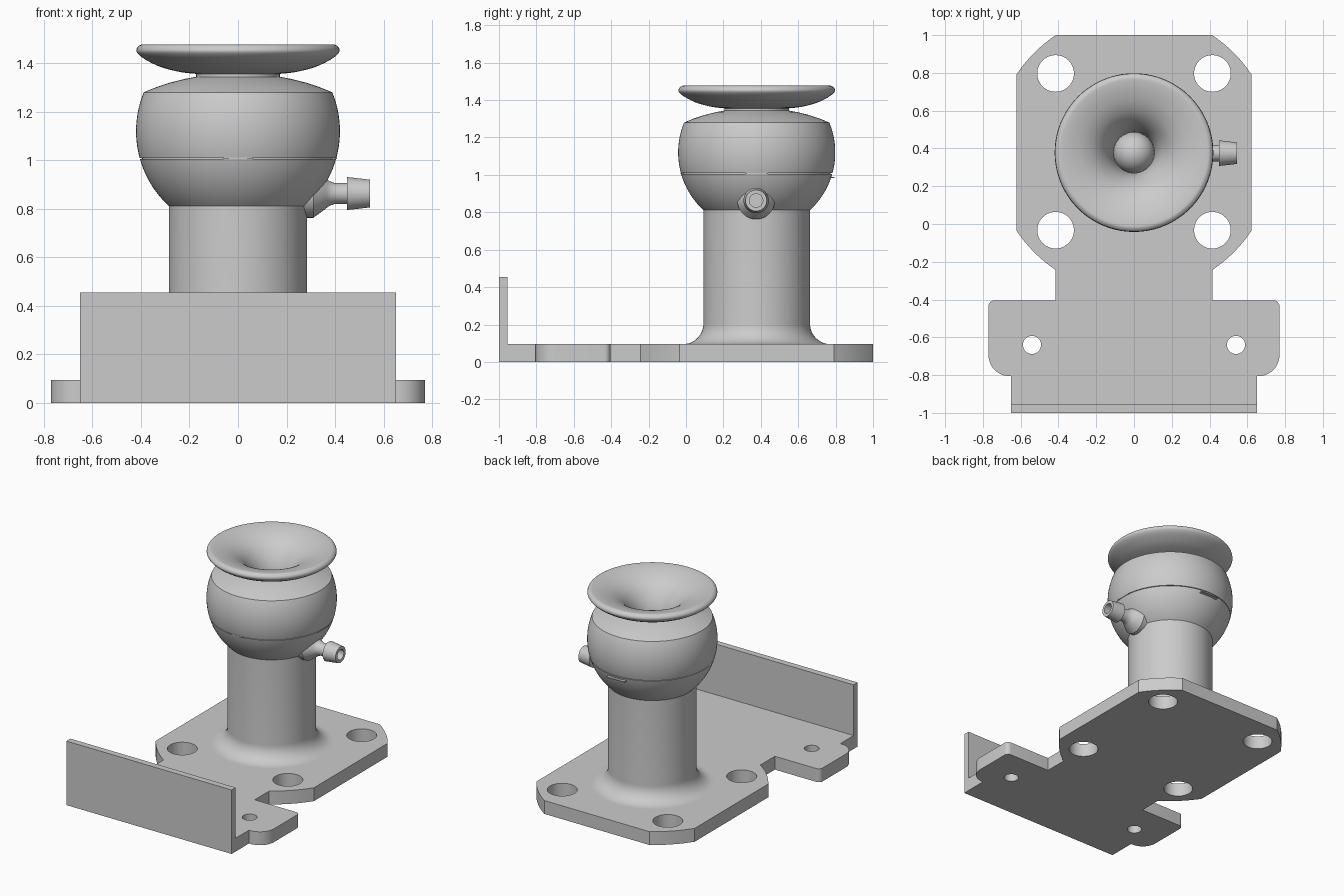
import bpy, bmesh
from math import sin, cos, pi, sqrt, atan2, radians
from mathutils import Vector, Matrix

if "Cube" in bpy.data.objects:
    bpy.data.objects.remove(bpy.data.objects["Cube"])

CY = 0.378   # y of the column axis


def finish(ob, angle=30):
    bpy.ops.object.select_all(action='DESELECT')
    bpy.context.view_layer.objects.active = ob
    ob.select_set(True)
    bpy.ops.object.shade_smooth_by_angle(angle=radians(angle))


def mesh_object(name, bm):
    bmesh.ops.remove_doubles(bm, verts=bm.verts, dist=1e-5)
    bmesh.ops.recalc_face_normals(bm, faces=bm.faces)
    me = bpy.data.meshes.new(name)
    bm.to_mesh(me)
    bm.free()
    ob = bpy.data.objects.new(name, me)
    bpy.context.collection.objects.link(ob)
    return ob


def lathe(name, profile, loc, steps=96, along_x=False):
    """Spin an (r, z) profile round its axis."""
    bm = bmesh.new()
    vs = [bm.verts.new((r, 0, z)) for r, z in profile]
    es = [bm.edges.new(p) for p in zip(vs, vs[1:])]
    bmesh.ops.spin(bm, geom=vs + es, cent=(0, 0, 0), axis=(0, 0, 1),
                   angle=2 * pi, steps=steps, use_duplicate=False)
    m = Matrix.Rotation(pi / 2, 4, 'Y') if along_x else Matrix()
    bm.transform(Matrix.Translation(loc) @ m)
    ob = mesh_object(name, bm)
    finish(ob)
    return ob


def arc(cx, cy, r, a0, a1, n=16):
    return [(cx + r * cos(a0 + (a1 - a0) * i / n),
             cy + r * sin(a0 + (a1 - a0) * i / n)) for i in range(n + 1)]


def smooth(pts, n=5):
    """Catmull-Rom curve through the points."""
    p = [Vector(q) for q in [pts[0]] + pts + [pts[-1]]]
    out = []
    for a, b, c, d in zip(p, p[1:], p[2:], p[3:]):
        for i in range(n):
            t = i / n
            out.append(tuple(0.5 * (2 * b + (c - a) * t + (2 * a - 5 * b + 4 * c - d) * t * t
                                    + (3 * b - a - 3 * c + d) * t ** 3)))
    return out + [pts[-1]]


def box(name, x0, x1, y0, y1, z0, z1):
    bm = bmesh.new()
    bmesh.ops.create_cube(bm, size=1)
    bm.transform(Matrix.Translation(((x0 + x1) / 2, (y0 + y1) / 2, (z0 + z1) / 2))
                 @ Matrix.Diagonal((x1 - x0, y1 - y0, z1 - z0, 1)))
    return mesh_object(name, bm)


# Base plate: half outline mirrored, with bolt holes, as a filled extruded curve
T = 0.095
R = 0.747
a = atan2(0.622, 0.415)
b = atan2(0.413, 0.622)
half = [(0.65, -1.0), (0.65, -0.805)]
half += arc(0.66, -0.695, 0.11, -pi / 2, 0)
half += arc(0.74, -0.435, 0.03, 0, pi / 2, 6)
half += [(0.415, -0.405)]
half += arc(0, CY, R, -a, -b, 8) + arc(0, CY, R, b, a, 8)
outline = half + [(-x, y) for x, y in reversed(half)]
holes = [arc(s * 0.415, y, 0.097, 0, 2 * pi, 40)[:-1] for s in (-1, 1) for y in (0.797, -0.033)]
holes += [arc(s * 0.54, -0.64, 0.048, 0, 2 * pi, 32)[:-1] for s in (-1, 1)]
cu = bpy.data.curves.new("plate_curve", 'CURVE')
cu.dimensions = '2D'
cu.fill_mode = 'BOTH'
cu.extrude = T / 2
for loop in [outline] + holes:
    sp = cu.splines.new('POLY')
    sp.points.add(len(loop) - 1)
    for p, (x, y) in zip(sp.points, loop):
        p.co = (x, y, T / 2, 1)
    sp.use_cyclic_u = True
tmp = bpy.data.objects.new("plate_curve", cu)
bpy.context.collection.objects.link(tmp)
bm = bmesh.new()
bm.from_mesh(tmp.to_mesh())
tmp.to_mesh_clear()
bpy.data.objects.remove(tmp)
finish(mesh_object("base_plate", bm), 20)

# Upright wall at the front
box("front_wall", -0.65, 0.65, -1.0, -0.955, 0, 0.455)

# Column with filleted foot
foot = [(x, z) for x, z in arc(0.285 + 0.11, T + 0.11, 0.11, -pi / 2, -pi, 12)]
lathe("column", [(0, T - 0.01), (0.395, T - 0.01)] + foot + [(0.285, 0.815), (0, 0.815)], (0, CY, 0))

# Round body with a hairline seam, sloping shoulder, neck and central socket
def ball_r(z):
    return sqrt(0.42 ** 2 - (z - 1.12) ** 2)

low = [0.81 + 0.196 * i / 14 for i in range(15)]
high = [1.01 + 0.27 * i / 18 for i in range(19)]
body = [(0, 0.81)] + [(ball_r(z), z) for z in low]
body += [(0.395, 1.006), (0.395, 1.01)]
body += [(ball_r(z), z) for z in high]
body += [(0.34, 1.30), (0.28, 1.32), (0.22, 1.335), (0.172, 1.344), (0.172, 1.356)]
# flared dish on top
body += smooth([(0.172, 1.356), (0.24, 1.364), (0.32, 1.385), (0.385, 1.417), (0.415, 1.442),
                (0.417, 1.46), (0.405, 1.473), (0.385, 1.477), (0.33, 1.467), (0.26, 1.442),
                (0.20, 1.403), (0.155, 1.35), (0.125, 1.29), (0.108, 1.22)])
# domed floor of the funnel
body += [(r, 1.13 + z) for r, z in arc(0, 0, 0.108, 0, pi / 2, 10)[:-1]] + [(0, 1.238)]
lathe("round_body", body, (0, CY, 0), 112)

# Small tabs in the seam
box("front_tab", -0.06, 0.06, CY - 0.408, CY - 0.37, 1.005, 1.011)
box("side_tab", 0.37, 0.408, CY - 0.06, CY + 0.06, 1.005, 1.011)
box("back_tab", -0.07, 0.07, CY + 0.34, CY + 0.417, 0.984, 0.990)

# Hose barb on the right, hollow at its end
barb = smooth([(0.10, 0.31), (0.075, 0.345), (0.052, 0.375), (0.043, 0.40)], 4)
barb = [(0, 0.2), (0.1, 0.2)] + barb
barb += [(0.043, 0.45), (0.068, 0.45), (0.057, 0.544), (0.036, 0.544), (0.036, 0.36), (0, 0.36)]
lathe("hose_barb", barb, (0, CY - 0.003, 0.863), 40, True)
